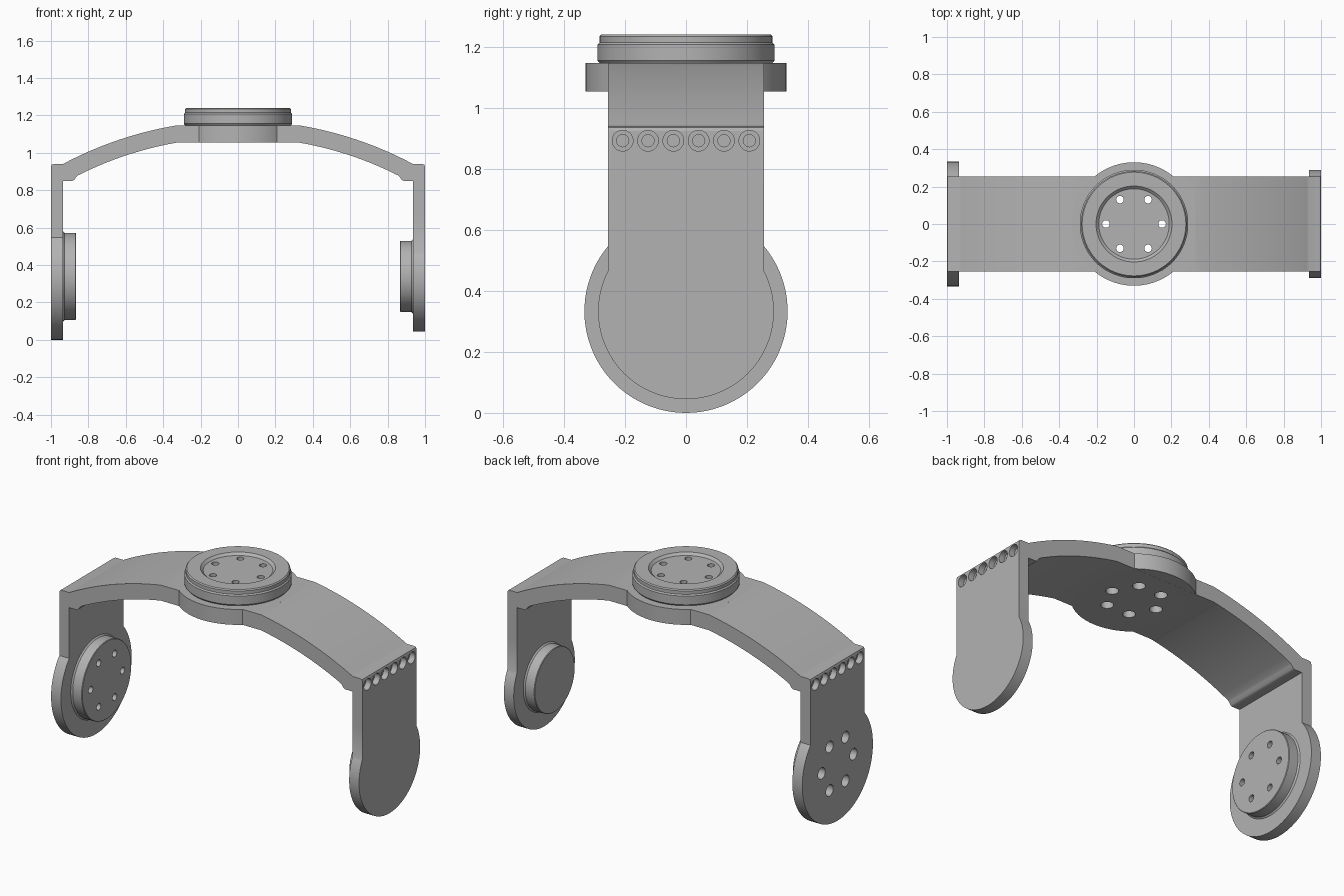
import bpy, bmesh
from math import sin, cos, pi, sqrt, asin
from mathutils import Matrix, Vector

old = bpy.data.objects.get("Cube")
if old:
    bpy.data.objects.remove(old, do_unlink=True)

grey = bpy.data.materials.new("satin_grey")
grey.use_nodes = True
grey.diffuse_color = (0.45, 0.45, 0.45, 1)
grey.node_tree.nodes["Principled BSDF"].inputs["Base Color"].default_value = grey.diffuse_color

WIDTH = 0.255          # half width of the strap
PIVOT_Z = 0.333        # height of the side pivots
INNER, OUTER = 0.935, 1.0
TURN_X = Matrix.Rotation(pi / 2, 4, 'Y')   # local z becomes +x


def finish(name, bm, matrix=Matrix()):
    bmesh.ops.transform(bm, matrix=matrix, verts=bm.verts)
    bmesh.ops.recalc_face_normals(bm, faces=bm.faces)
    mesh = bpy.data.meshes.new(name)
    bm.to_mesh(mesh)
    bm.free()
    mesh.materials.append(grey)
    obj = bpy.data.objects.new(name, mesh)
    bpy.context.collection.objects.link(obj)
    return obj


def extrude(name, points, direction):
    bm = bmesh.new()
    face = bm.faces.new([bm.verts.new(p) for p in points])
    new = bmesh.ops.extrude_face_region(bm, geom=[face])["geom"]
    bmesh.ops.translate(bm, vec=direction, verts=[v for v in new if isinstance(v, bmesh.types.BMVert)])
    return finish(name, bm)


def lathe(name, profile, matrix=Matrix(), steps=96):
    bm = bmesh.new()
    verts = [bm.verts.new((r, 0, z)) for r, z in profile]
    edges = [bm.edges.new(pair) for pair in zip(verts, verts[1:])]
    bmesh.ops.spin(bm, geom=verts + edges, cent=(0, 0, 0), axis=(0, 0, 1),
                   angle=2 * pi, steps=steps, use_merge=True)
    bmesh.ops.remove_doubles(bm, verts=bm.verts, dist=1e-5)
    return finish(name, bm, matrix)


def combine(target, other, operation):
    mod = target.modifiers.new(operation, 'BOOLEAN')
    mod.operation, mod.object, mod.solver = operation, other, 'EXACT'
    bpy.context.view_layer.objects.active = target
    bpy.ops.object.modifier_apply(modifier=mod.name)


def remove(obj):
    bpy.data.objects.remove(obj, do_unlink=True)


def drill(targets, profile, matrix):
    cutter = lathe("cutter", profile, matrix, 32)
    for target in targets:
        combine(target, cutter, 'DIFFERENCE')
    remove(cutter)


# Strap section: flat crown, concentric arcs, square shoulders, short legs
def arc(radius, x0, x1, count=14):
    xs = [x0 + (x1 - x0) * i / count for i in range(count + 1)]
    return [(x, sqrt(radius ** 2 - x * x) - 0.8175) for x in xs]


LEG_END = 0.65
half = arc(1.991, 0.33, 0.925)
half += [(0.935, 0.94), (0.985, 0.94), (0.996, 0.936), (OUTER, 0.925), (OUTER, LEG_END),
         (INNER, LEG_END), (INNER, 0.85), (0.885, 0.85), (0.875, 0.855), (0.865, 0.87)]
half += arc(1.9, 0.855, 0.33)
top_count = half.index((INNER, LEG_END))
section = half + [(-x, z) for x, z in reversed(half)]
strap = extrude("strap", [(x, -WIDTH, z) for x, z in section], Vector((0, 2 * WIDTH, 0)))

# Round boss under the turntable
boss = lathe("boss", [(0, 1.054), (0.33, 1.054), (0.33, 1.146), (0, 1.146)])
combine(strap, boss, 'UNION')
remove(boss)


# Keyhole-shaped end plates
def end_plate(name, side, radius):
    neck = asin(WIDTH / radius)
    angles = [neck + (2 * pi - 2 * neck) * i / 64 for i in range(65)]
    outline = [(WIDTH, LEG_END)]
    outline += [(radius * sin(a), PIVOT_Z + radius * cos(a)) for a in angles]
    outline += [(-WIDTH, LEG_END)]
    return extrude(name, [(side * INNER, y, z) for y, z in outline],
                   Vector((side * (OUTER - INNER), 0, 0)))


for plate in (end_plate("left_end_plate", 1, 0.288), end_plate("right_end_plate", -1, 0.333)):
    combine(strap, plate, 'UNION')
    remove(plate)


# Pivot pads on the inner faces
def pad(name, side, radius):
    place = Matrix.Translation((side * INNER, 0, PIVOT_Z + 0.006)) @ Matrix.Scale(-side, 4, (1, 0, 0)) @ TURN_X
    return lathe(name, [(0, 0), (radius + 0.008, 0), (radius, 0.008), (radius, 0.066),
                        (radius - 0.003, 0.069), (0, 0.069)], place)


left_pad = pad("left_pivot_pad", 1, 0.19)
right_pad = pad("right_pivot_pad", -1, 0.233)

# Turntable on the crown, with a shallow dished centre
turntable = lathe("turntable", [
    (0, 1.146), (0.283, 1.146), (0.29, 1.155), (0.29, 1.207), (0.283, 1.214),
    (0.283, 1.234), (0.277, 1.24), (0.203, 1.24), (0.188, 1.226), (0, 1.226)])

# Six stepped bolt holes through the crown and through the right pivot
bolt = [(0, -0.1), (0.034, -0.1), (0.034, 0.045), (0.02, 0.045), (0.02, 0.3), (0, 0.3)]
for i in range(6):
    a, b = 0.15 * cos(i * pi / 3), 0.15 * sin(i * pi / 3)
    drill([strap, turntable], bolt, Matrix.Translation((a, b, 1.054)))
    drill([strap, right_pad], bolt, Matrix.Translation((-OUTER, a, PIVOT_Z + 0.006 + b)) @ TURN_X)

# Row of counterbored screw holes on each shoulder
screw = [(0, -0.05), (0.034, -0.05), (0.034, 0.035), (0.02, 0.035), (0.02, 0.12), (0, 0.12)]
for side in (-1, 1):
    for i in range(6):
        place = Matrix.Translation((side * OUTER, (i - 2.5) * 0.083, 0.892))
        drill([strap], screw, place @ Matrix.Scale(-side, 4, (1, 0, 0)) @ TURN_X)

# Smooth round surfaces, keep machined edges sharp
bpy.ops.object.select_all(action='DESELECT')
for obj in (strap, left_pad, right_pad, turntable):
    obj.select_set(True)
bpy.context.view_layer.objects.active = strap
bpy.ops.object.shade_smooth_by_angle(angle=pi / 6)
